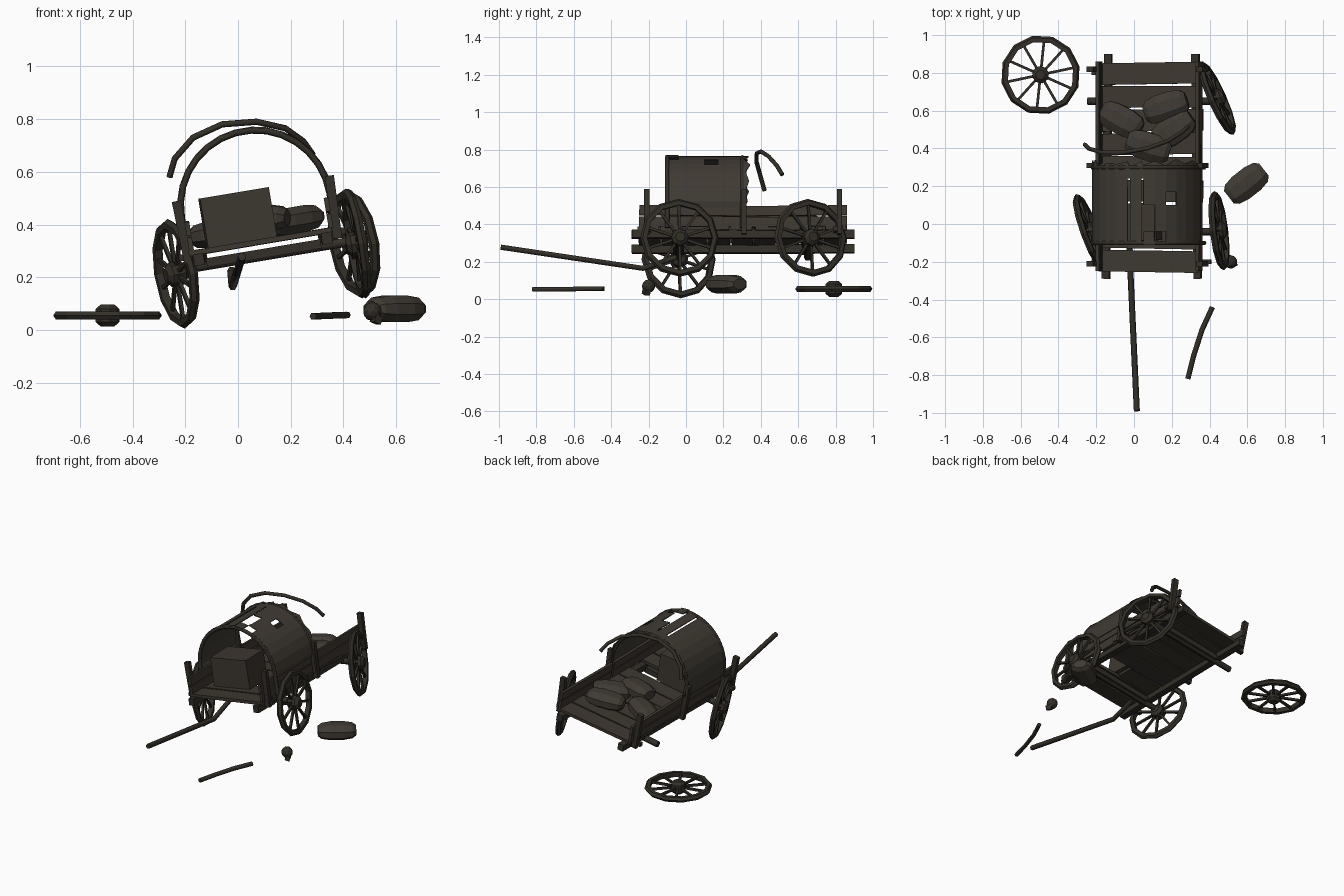
import bpy, bmesh, math, random
from math import radians, sin, cos, pi
from mathutils import Matrix, Vector

random.seed(4)
if "Cube" in bpy.data.objects:
    bpy.data.objects.remove(bpy.data.objects["Cube"])


def material(name, rgb):
    m = bpy.data.materials.new(name)
    m.use_nodes = True
    col = (*rgb, 1)
    m.diffuse_color = col
    bsdf = m.node_tree.nodes["Principled BSDF"]
    bsdf.inputs["Base Color"].default_value = col
    bsdf.inputs["Roughness"].default_value = 0.9
    return m


WOOD = material("weathered wood", (0.046, 0.038, 0.029))
DARK = material("dark wood", (0.033, 0.028, 0.021))
CLOTH = material("dirty cloth", (0.050, 0.042, 0.033))


def place(x, y, z, yaw=0, roll=0, pitch=0):
    return (Matrix.Translation((x, y, z)) @ Matrix.Rotation(radians(yaw), 4, 'Z')
            @ Matrix.Rotation(radians(roll), 4, 'Y') @ Matrix.Rotation(radians(pitch), 4, 'X'))


TILT = -9.5
BED = place(0.09, 0.3, 0.335, 0, TILT)      # tilted frame of the wagon body


def finish(name, bm, mat, matrix=Matrix()):
    bmesh.ops.recalc_face_normals(bm, faces=bm.faces)
    me = bpy.data.meshes.new(name)
    bm.to_mesh(me)
    bm.free()
    me.materials.append(mat)
    ob = bpy.data.objects.new(name, me)
    ob.matrix_world = matrix
    bpy.context.collection.objects.link(ob)
    return ob


def add_box(bm, size, matrix):
    bmesh.ops.create_cube(bm, size=1, matrix=matrix @ Matrix.Diagonal((*size, 1)))


def box(name, size, mat, matrix):
    bm = bmesh.new()
    add_box(bm, size, Matrix())
    return finish(name, bm, mat, matrix)


def lathe(bm, profile, sides, closed):
    # Revolve (x, radius) pairs around the x axis
    rings = [[bm.verts.new((x, r * cos(2 * pi * i / sides), r * sin(2 * pi * i / sides)))
              for i in range(sides)] for x, r in profile]
    pairs = list(zip(rings, rings[1:]))
    if closed:
        pairs.append((rings[-1], rings[0]))
    else:
        bm.faces.new(rings[0])
        bm.faces.new(rings[-1])
    for a, b in pairs:
        for i in range(sides):
            j = (i + 1) % sides
            bm.faces.new((a[i], a[j], b[j], b[i]))


def rod(name, points, radius, mat, matrix=Matrix()):
    cu = bpy.data.curves.new(name, 'CURVE')
    cu.dimensions = '3D'
    cu.bevel_depth = radius
    cu.bevel_resolution = 1
    cu.use_fill_caps = True
    sp = cu.splines.new('POLY')
    sp.points.add(len(points) - 1)
    for p, co in zip(sp.points, points):
        p.co = (*co, 1)
    cu.materials.append(mat)
    ob = bpy.data.objects.new(name, cu)
    ob.matrix_world = matrix
    bpy.context.collection.objects.link(ob)


# Wheels: faceted rim, hub and ten spokes
def wheel(name, matrix):
    bm = bmesh.new()
    lathe(bm, [(-0.016, 0.176), (-0.016, 0.2), (0, 0.211), (0.016, 0.2), (0.016, 0.176)], 12, True)
    lathe(bm, [(-0.042, 0.026), (-0.025, 0.046), (0.025, 0.046), (0.042, 0.026)], 8, False)
    for i in range(10):
        turn = Matrix.Rotation(2 * pi * i / 10, 4, 'X')
        add_box(bm, (0.014, 0.014, 0.15), turn @ Matrix.Translation((0, 0, 0.11)))
    finish(name, bm, DARK, matrix)


wheel("front_left_wheel", place(0.45, -0.035, 0.328, 7, TILT))
wheel("rear_left_wheel", place(0.44, 0.665, 0.328, 24, TILT))
wheel("front_right_wheel", place(-0.235, -0.04, 0.213, 20, TILT))
wheel("fallen_wheel", place(-0.495, 0.79, 0.055, 12, 90))

# Axles, beams and draw pole
for name, y in (("front_axle", -0.34), ("rear_axle", 0.35)):
    rod(name, [(-0.35, y, -0.055), (0.37, y, -0.055)], 0.02, DARK, BED)
    box(name + "_block", (0.44, 0.06, 0.035), DARK, BED @ place(0, y, -0.045))
for side in (-1, 1):
    box("long_beam", (0.04, 1.19, 0.045), DARK, BED @ place(0.24 * side, 0.005, -0.028, side * 0.6))
rod("draw_pole", [(0.015, -0.99, 0.278), (-0.02, -0.23, 0.165), (-0.025, -0.05, 0.145 + 0.08)],
    0.016, DARK)

# Bed planks with small uneven gaps, one of them broken
count = 9
step = 1.12 / count
for i in range(count):
    y = -0.56 + step * (i + 0.5)
    broken = i == 2
    width = 0.3 if broken else 0.55
    box("bed_plank", (width, step - 0.01, 0.02), WOOD,
        BED @ place(-0.12 if broken else random.uniform(-0.008, 0.008), y, 0,
                    random.uniform(-1.2, 1.2), 0, random.uniform(-1.5, 1.5)))

# Side boards and posts
for side in (-1, 1):
    for y0, y1 in ((-0.55, 0.005), (0.02, 0.56)):
        for row in range(2):
            box("side_board", (0.018, y1 - y0, 0.053), WOOD,
                BED @ place(0.268 * side, (y0 + y1) / 2, 0.035 + 0.06 * row, 0, 0,
                            random.uniform(-0.8, 0.8)))
    for y in (-0.51, 0.01, 0.52):
        box("side_post", (0.035, 0.028, 0.24), DARK, BED @ place(0.29 * side, y, 0.085, 0, side * 2))
    for y in (-0.5, 0.5):
        box("peg", (0.07, 0.025, 0.025), DARK, BED @ place(0.285 * side, y, -0.01))

# Canopy bows
R, BASE = 0.285, 0.14


def arch(a, r=R):
    return r * cos(radians(a)), BASE + r * sin(radians(a))


for y in (-0.4, 0.0):
    pts = [(R, y, 0)] + [(arch(a)[0], y, arch(a)[1]) for a in range(0, 181, 12)] + [(-R, y, 0)]
    rod("canopy_bow", pts, 0.013, DARK, BED)

# Torn canopy cloth: a grid of panels with missing cells and a ragged rear edge
angles = [0, 12, 24, 36, 48, 60, 72, 84, 86, 98, 101, 114, 126, 138, 150, 162, 180]
section = [(R, 0.11)] + [arch(a, R + 0.008) for a in angles] + [(-R, 0.11)]
rows = 6
holes = {(7, 1), (7, 2), (5, 3), (6, 0)}
holes |= {(c, r) for c in (8, 10) for r in range(rows - 1)}
bm = bmesh.new()
grid = []
for c, (x, z) in enumerate(section):
    ragged = 0.025 * (c % 2) + random.uniform(-0.012, 0.012)
    grid.append([bm.verts.new((x, -0.41 + 0.07 * r + (ragged if r == rows else 0), z))
                 for r in range(rows + 1)])
for c in range(len(section) - 1):
    for r in range(rows):
        if (c, r) not in holes:
            bm.faces.new((grid[c][r], grid[c + 1][r], grid[c + 1][r + 1], grid[c][r + 1]))
cover = finish("canopy_cloth", bm, CLOTH, BED)
cover.modifiers.new("thickness", 'SOLIDIFY').thickness = 0.006

# Loose bow hanging over the rear, and a broken piece on the ground
rod("loose_bow", [(-0.26, 0.42, 0.58), (-0.24, 0.40, 0.65), (-0.17, 0.378, 0.73),
                  (-0.06, 0.378, 0.78), (0.07, 0.40, 0.79), (0.18, 0.44, 0.765),
                  (0.25, 0.485, 0.715), (0.285, 0.515, 0.665)], 0.012, DARK)
rod("broken_bow", [(0.285, -0.82, 0.052), (0.315, -0.7, 0.053),
                   (0.36, -0.56, 0.055), (0.415, -0.44, 0.057)], 0.014, DARK)

# Crate at the front
box("crate", (0.265, 0.2, 0.19), WOOD, BED @ place(-0.075, -0.29, 0.105, 2))


# Stuffed sacks
def sack(name, matrix):
    bm = bmesh.new()
    lathe(bm, [(-0.118, 0.045), (-0.095, 0.068), (-0.04, 0.08),
               (0.04, 0.08), (0.095, 0.068), (0.118, 0.045)], 8, False)
    bmesh.ops.rotate(bm, verts=bm.verts, matrix=Matrix.Rotation(pi / 8, 3, 'X'))
    bmesh.ops.scale(bm, verts=bm.verts, vec=(1, 1, 0.68))
    finish(name, bm, CLOTH, matrix)


sack("fallen_sack", place(0.595, 0.215, 0.08, 38))
sack("sack", BED @ place(-0.15, 0.25, 0.06, -28))
sack("sack", BED @ place(0.09, 0.32, 0.06, 18))
sack("sack", BED @ place(0.13, 0.2, 0.06, 35))
sack("sack", BED @ place(0.0, 0.11, 0.09, -18, 8))

# Small round pot with a broken handle, beside the front wheel
bm = bmesh.new()
bmesh.ops.create_icosphere(bm, subdivisions=2, radius=0.036)
add_box(bm, (0.03, 0.035, 0.03), place(0.015, -0.012, -0.03, 30, 20))
finish("small_pot", bm, DARK, place(0.51, -0.2, 0.07))
